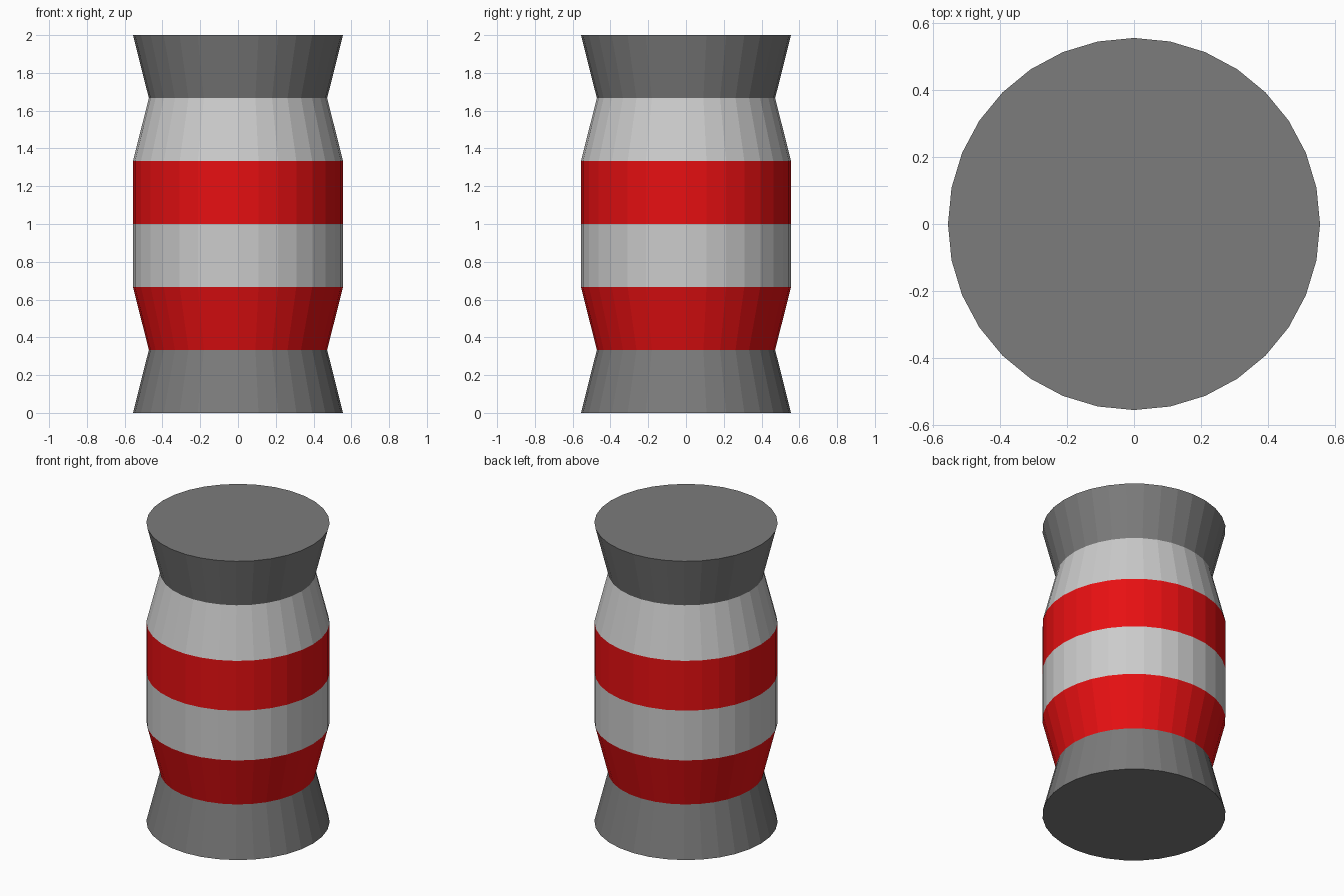
import bpy
import bmesh
from math import cos, sin, tau

if "Cube" in bpy.data.objects:
    bpy.data.objects.remove(bpy.data.objects["Cube"])

SIDES = 32
WIDE, NARROW = 0.556, 0.472
RADII = [WIDE, NARROW, WIDE, WIDE, WIDE, NARROW, WIDE]   # bottom to top
BAND_HEIGHT = 2 / 6

COLORS = {
    "dark_grey": (0.2, 0.2, 0.2, 1),
    "red": (0.8, 0.005, 0.006, 1),
    "light_grey": (0.8, 0.8, 0.8, 1),
}
BANDS = [0, 1, 2, 1, 2, 0]   # colour index of each band, bottom to top

# Lathe the profile into stacked rings
bm = bmesh.new()
rings = []
for level, r in enumerate(RADII):
    rings.append([bm.verts.new((r * cos(tau * i / SIDES), r * sin(tau * i / SIDES),
                                level * BAND_HEIGHT)) for i in range(SIDES)])

# Coloured bands between neighbouring rings
for lower, upper, color in zip(rings, rings[1:], BANDS):
    for i in range(SIDES):
        j = (i + 1) % SIDES
        face = bm.faces.new((lower[i], lower[j], upper[j], upper[i]))
        face.material_index = color

# Flat end caps
bm.faces.new(rings[0][::-1])
bm.faces.new(rings[-1])

mesh = bpy.data.meshes.new("striped_barrel")
bm.to_mesh(mesh)
bm.free()

for name, rgba in COLORS.items():
    mat = bpy.data.materials.new(name)
    mat.diffuse_color = rgba
    mat.use_nodes = True
    mat.node_tree.nodes["Principled BSDF"].inputs["Base Color"].default_value = mat.diffuse_color
    mesh.materials.append(mat)

barrel = bpy.data.objects.new("striped_barrel", mesh)
bpy.context.collection.objects.link(barrel)
